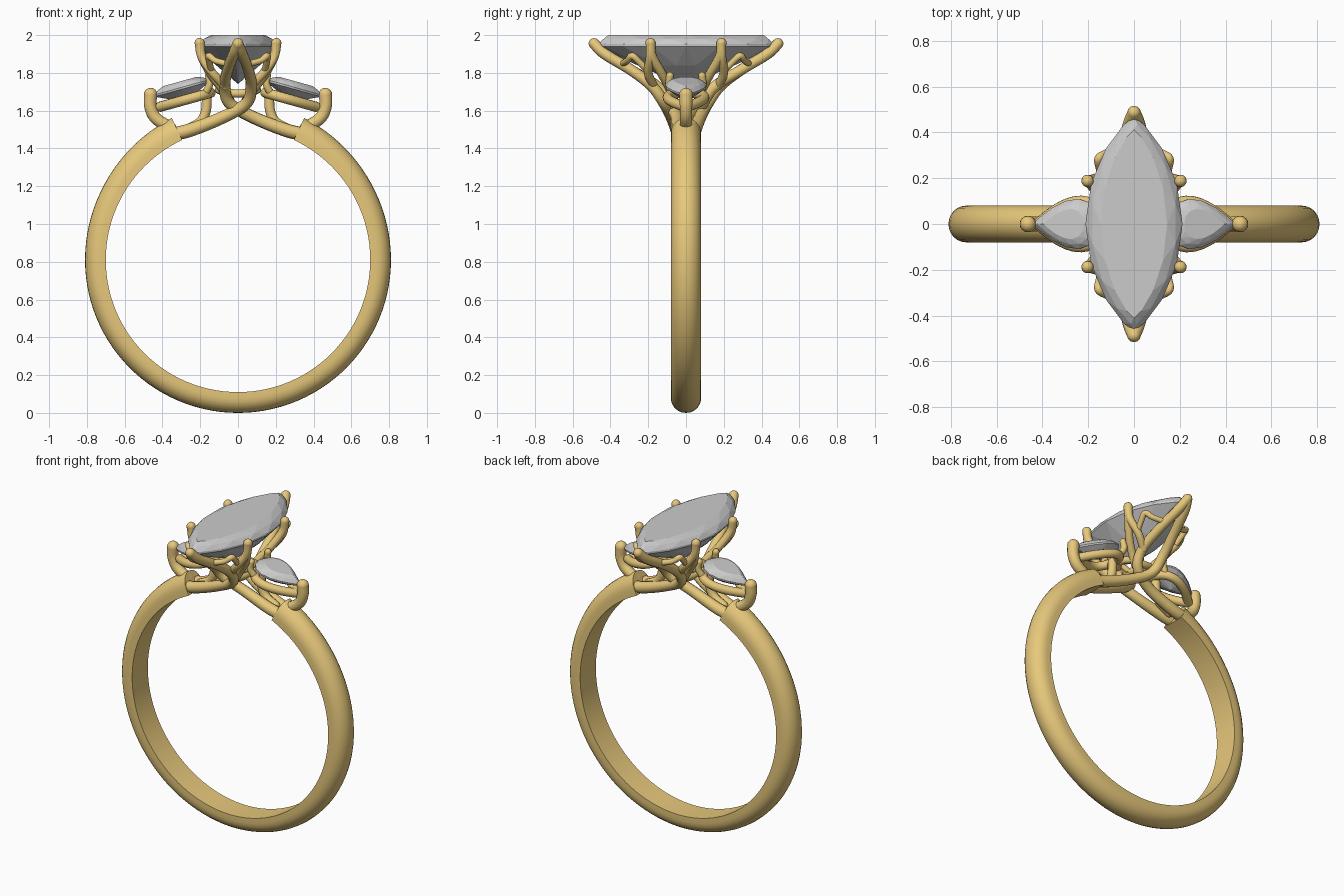
import bpy, bmesh, math
from mathutils import Vector, Matrix

if "Cube" in bpy.data.objects:
    bpy.data.objects.remove(bpy.data.objects["Cube"])

gold = bpy.data.materials.new("gold")
gold.diffuse_color = (0.80, 0.58, 0.20, 1)
gold.use_nodes = True
gold.node_tree.nodes["Principled BSDF"].inputs["Base Color"].default_value = gold.diffuse_color


def finish(bm, name, mat=None, smooth=True):
    bmesh.ops.recalc_face_normals(bm, faces=bm.faces)
    me = bpy.data.meshes.new(name)
    bm.to_mesh(me)
    bm.free()
    ob = bpy.data.objects.new(name, me)
    bpy.context.collection.objects.link(ob)
    if mat:
        me.materials.append(mat)
    if smooth:
        bpy.ops.object.select_all(action='DESELECT')
        ob.select_set(True)
        bpy.context.view_layer.objects.active = ob
        bpy.ops.object.shade_smooth_by_angle(angle=math.radians(40))
    return ob


def spline(pts, n=6):
    # Catmull-Rom through points of (x, y, z, radius)
    p = [Vector(q) for q in pts]
    p = [2 * p[0] - p[1]] + p + [2 * p[-1] - p[-2]]
    out = []
    for i in range(1, len(p) - 2):
        a, b, c, d = p[i - 1:i + 3]
        for k in range(n):
            t = k / n
            out.append(0.5 * (2 * b + (c - a) * t + (2 * a - 5 * b + 4 * c - d) * t * t
                              + (3 * b - a - 3 * c + d) * t ** 3))
    return out + [p[-2]]


def tube(bm, path, closed=False, sides=12):
    n, rings, nor = len(path), [], None
    for i, q in enumerate(path):
        nxt = path[(i + 1) % n] if closed else path[min(i + 1, n - 1)]
        prv = path[i - 1] if closed else path[max(i - 1, 0)]
        t = (nxt.xyz - prv.xyz).normalized()
        if nor is None:
            nor = t.orthogonal()
        nor = (nor - t * nor.dot(t)).normalized()
        bi = t.cross(nor)
        rings.append([bm.verts.new(q.xyz + q.w * (nor * math.cos(a) + bi * math.sin(a)))
                      for a in (2 * math.pi * k / sides for k in range(sides))])
    for i in range(n if closed else n - 1):
        a, b = rings[i], rings[(i + 1) % n]
        for k in range(sides):
            bm.faces.new((a[k], a[k - 1], b[k - 1], b[k]))
    if not closed:  # rounded ends
        for q in (path[0], path[-1]):
            bmesh.ops.create_uvsphere(bm, u_segments=12, v_segments=8, radius=q.w,
                                      matrix=Matrix.Translation(q.xyz))


def wires(name, paths, signs):
    # one object holding every mirrored copy of the paths
    bm = bmesh.new()
    for sx, sy in signs:
        for p in paths:
            tube(bm, spline([(x * sx, y * sy, z, r) for x, y, z, r in p]))
    return finish(bm, name, gold)


def gem(name, layers, outline, count, matrix=Matrix()):
    # faceted stone: hull of staggered rings (x scale, y scale, height, half-step)
    bm = bmesh.new()
    for kx, ky, h, off in layers:
        for i in range(count):
            x, y = outline(2 * math.pi * (i + off) / count)
            bm.verts.new((x * kx, y * ky, h))
    bmesh.ops.remove_doubles(bm, verts=bm.verts, dist=0.0005)
    r = bmesh.ops.convex_hull(bm, input=bm.verts)
    bmesh.ops.delete(bm, geom=[v for v in bm.verts if not v.link_faces], context='VERTS')
    bmesh.ops.dissolve_limit(bm, angle_limit=0.01, verts=bm.verts, edges=bm.edges)
    bmesh.ops.transform(bm, matrix=matrix, verts=bm.verts)
    return finish(bm, name, smooth=False)


# Band: D-shaped section swept round, open at the top
bm = bmesh.new()
section = [(-0.08, 0), (0.08, 0)] + [(0.08 * math.cos(a), 0.3 + 0.7 * math.sin(a))
           for a in (math.pi * k / 12 for k in range(13))]
rings, steps = [], 96
for i in range(steps + 1):
    a = math.radians(115 + 310 * i / steps)
    thick = 0.11 + 0.025 * max(0, math.sin(a)) ** 3
    rings.append([bm.verts.new(((0.70 + thick * h) * math.cos(a), y,
                                0.81 + (0.70 + thick * h) * math.sin(a))) for y, h in section])
for a, b in zip(rings, rings[1:]):
    for k in range(len(section)):
        bm.faces.new((a[k], a[k - 1], b[k - 1], b[k]))
bm.faces.new(rings[0])
bm.faces.new(rings[-1])
finish(bm, "band", gold)

# Crossing shoulder wires that sweep up into the two end prongs
front_wire = [(0, -0.487, 1.955, .029), (0.022, -0.43, 1.90, .029), (0.055, -0.29, 1.815, .029),
              (0.07, -0.18, 1.73, .03), (0.045, -0.115, 1.64, .031), (-0.08, -0.075, 1.565, .033),
              (-0.27, -0.045, 1.492, .036), (-0.38, -0.04, 1.475, .034)]
rear_wire = [(-x, y + (0.025 if -0.2 < y < -0.06 else 0), z, r) for x, y, z, r in front_wire]
wires("shoulder_wires", [front_wire, rear_wire], [(1, 1), (-1, -1)])

four = [(1, 1), (-1, 1), (1, -1), (-1, -1)]
# Forked side prongs of the centre stone
wires("side_prongs", [
    [(0.203, -0.188, 1.958, .027), (0.192, -0.18, 1.89, .025), (0.14, -0.125, 1.79, .024),
     (0.07, -0.08, 1.70, .024), (0.03, -0.075, 1.63, .024)],
    [(0.203, -0.188, 1.95, .025), (0.19, -0.19, 1.88, .024), (0.135, -0.2, 1.80, .023),
     (0.07, -0.17, 1.73, .023)]], four)

# Small inverted-V gallery struts
wires("gallery_struts", [
    [(0.045, -0.34, 1.845, .017), (0.12, -0.31, 1.865, .017), (0.155, -0.285, 1.89, .018),
     (0.15, -0.24, 1.85, .017), (0.14, -0.2, 1.81, .017)]], four)

# Centre basket bar
wires("basket_bar", [[(-0.07, -0.075, 1.70, .022), (0, -0.085, 1.69, .022), (0.07, -0.075, 1.70, .022)],
                     [(0.07, -0.075, 1.70, .022), (0.1, 0, 1.71, .022), (0.07, 0.075, 1.70, .022)]],
      [(1, 1), (-1, -1)])

# Prongs of the side stones
wires("pear_prongs", [
    [(0.463, 0, 1.685, .036), (0.463, 0, 1.62, .034), (0.435, 0, 1.56, .033), (0.36, 0, 1.51, .033)],
    [(0.165, 0, 1.68, .027), (0.17, 0, 1.60, .027), (0.20, 0, 1.54, .027), (0.27, 0, 1.50, .027)]],
    [(1, 1), (-1, 1)])
wires("pear_inner_prongs", [
    [(0.155, 0.085, 1.785, .02), (0.15, 0.088, 1.74, .02), (0.18, 0.075, 1.68, .02)]], four)


def pear(t):
    return 0.152 * math.cos(t), 0.143 * math.sin(t) * abs(math.sin(t / 2))


def marquise(t):
    s = math.sin(t)
    return math.copysign(0.212 * abs(s) ** 1.6, s), 0.468 * math.cos(t)


# Side stones with their pear-shaped rails
tilt = Matrix.Rotation(math.radians(15.5), 4, 'Y')
for side, turn in (("right", 0), ("left", math.pi)):
    m = Matrix.Rotation(turn, 4, 'Z') @ Matrix.Translation((0.297, 0, 1.72)) @ tilt
    gem(side + "_pear_stone", [(.60, .60, .036, 0), (.82, .82, .024, .5), (1, 1, .004, 0),
                               (1, 1, -.006, 0), (.6, .6, -.035, .5), (.02, .02, -.065, 0)],
        pear, 16, m)
    bm = bmesh.new()
    tube(bm, [Vector((*(m @ Vector((0.92 * x, 0.88 * y, -0.065))), 0.027))
              for x, y in (pear(2 * math.pi * (i + .5) / 40) for i in range(40))], closed=True)
    finish(bm, side + "_pear_rail", gold)

# Centre marquise stone
gem("centre_marquise_stone", [(.68, .88, 2.0, 0), (.88, .95, 1.98, .5), (1, 1, 1.952, 0),
                              (1, 1, 1.94, 0), (.55, .55, 1.838, .5), (.02, .08, 1.745, 0)],
    marquise, 16)
